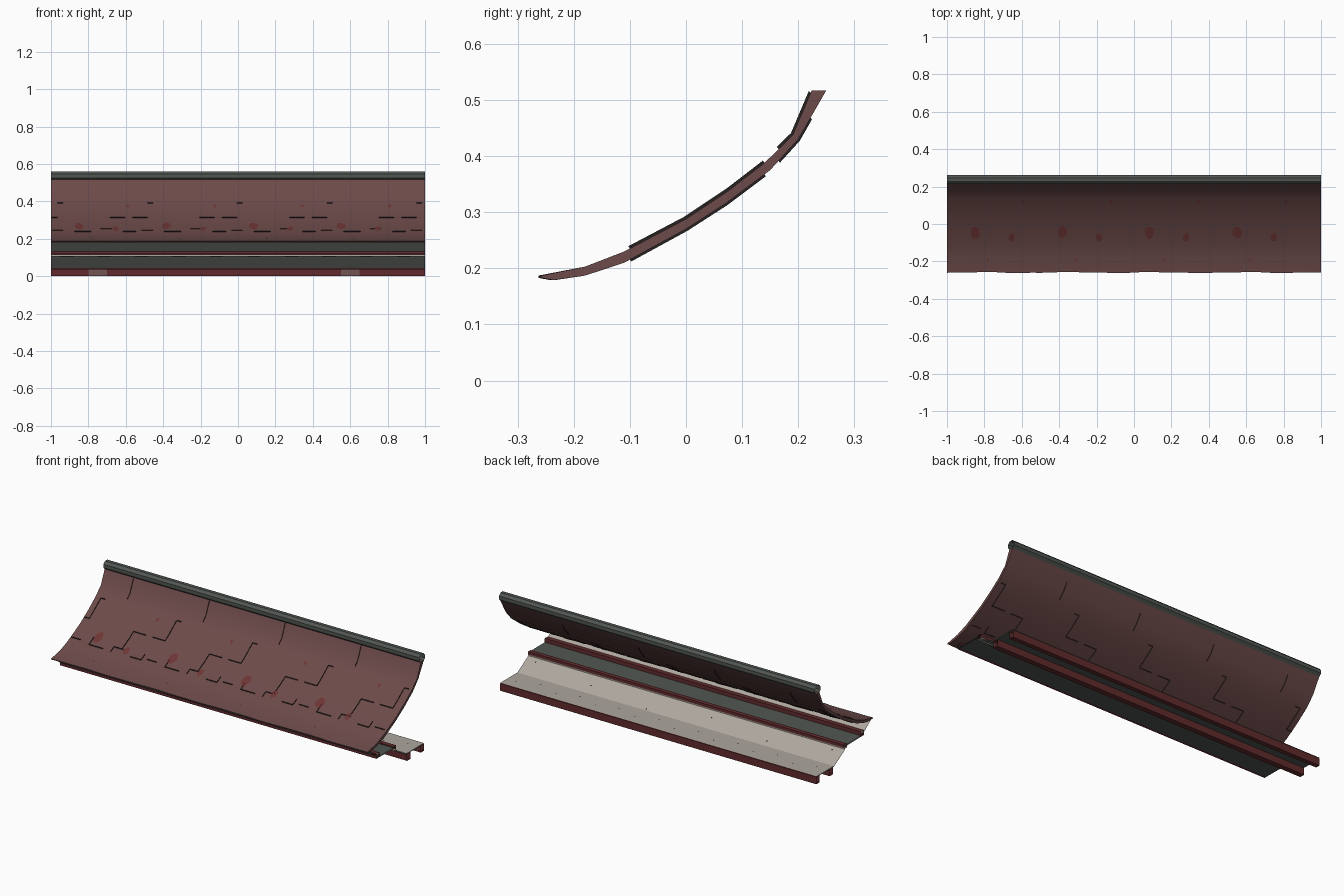
import bpy, bmesh, math, random

if "Cube" in bpy.data.objects:
    bpy.data.objects.remove(bpy.data.objects["Cube"])
random.seed(4)


def mat(name, r, g, b):
    m = bpy.data.materials.new(name)
    m.diffuse_color = (r, g, b, 1)
    m.use_nodes = True
    m.node_tree.nodes["Principled BSDF"].inputs["Base Color"].default_value = m.diffuse_color
    return m


ROOF = mat("roof brown", .15, .069, .067)
RED = mat("beam red", .12, .024, .026)
GREEN = mat("grey green", .082, .094, .085)
GREY = mat("soffit grey", .30, .32, .295)
BEIGE = mat("pale beige", .42, .385, .345)
DARK = mat("seam dark", .02, .016, .016)
STAIN = mat("stain red", .155, .036, .034)
PATCH = mat("patch brown", .17, .09, .085)


def finish(name, bm, material, recalc=True):
    if recalc:
        bmesh.ops.recalc_face_normals(bm, faces=bm.faces)
    me = bpy.data.meshes.new(name)
    bm.to_mesh(me)
    bm.free()
    me.materials.append(material)
    ob = bpy.data.objects.new(name, me)
    bpy.context.collection.objects.link(ob)
    return ob


def extrude(name, pts, material, closed=True, caps=False, nx=1, wave=0, x0=-1, x1=1):
    """Run a (y, z) profile along x; optional end caps and wavy front edge."""
    bm = bmesh.new()
    rings = []
    for i in range(nx + 1):
        x = x0 + (x1 - x0) * i / nx
        w = wave * (1 + math.sin(x * 13.4) + .5 * math.sin(x * 31))
        rings.append([bm.verts.new((x, y + (w if y < -.23 else 0), z)) for y, z in pts])
    n = len(pts)
    for a, b in zip(rings, rings[1:]):
        for j in range(n if closed else n - 1):
            k = (j + 1) % n
            bm.faces.new((a[j], a[k], b[k], b[j]))
    if caps:
        bm.faces.new(rings[0])
        bm.faces.new(rings[-1])
    return finish(name, bm, material, closed)


def beam(name, y0, y1, z0, z1, material=RED):
    # open-ended box section
    extrude(name, [(y0, z0), (y0, z1), (y1, z1), (y1, z0)], material)


# curved roof shell
UP = [(-.262, .187), (-.18, .203), (-.11, .23), (0, .288), (.075, .338),
      (.14, .388), (.19, .437), (.224, .517)]
LOW = [(-.262, .183), (-.24, .179), (-.18, .187), (-.11, .21), (0, .27), (.07, .315),
       (.15, .375), (.2, .43), (.25, .517)]
roof = extrude("roof_shell", UP + LOW[::-1], ROOF, caps=True, nx=40, wave=.0025)
bpy.context.view_layer.objects.active = roof
roof.select_set(True)
bpy.ops.object.shade_smooth_by_angle(angle=math.radians(35))


def height(prof, y):
    for (a, za), (b, zb) in zip(prof, prof[1:]):
        if y <= b:
            return za + (zb - za) * (y - a) / (b - a)
    return prof[-1][1]


# stepped seams: thin upright shingle edges on both faces of the roof
# cross seams (x0, x1, y) and slope seams (x, y0, y1) inside one repeat
CROSS = [(.33, .36, .14), (.13, .21, .035), (.25, .33, .035), (.08, .14, -.07),
         (-.06, .03, -.097), (.2, .27, -.097), (.30, .36, -.085)]
SLOPE = [(0, .165, .222), (.33, .035, .14), (.13, -.07, .035), (.08, -.10, -.07),
         (.27, -.097, -.06), (-.06, -.097, -.05)]
bm = bmesh.new()
for prof, h in ((UP, .005), (LOW, -.004)):
    for k in range(-2, 3):
        base = -.335 + k * .48
        for a, b, y in CROSS:
            x0, x1, z = max(-1, base + a), min(1, base + b), height(prof, y)
            if x1 > x0:
                bm.faces.new([bm.verts.new(p) for p in (
                    (x0, y, z), (x1, y, z), (x1, y, z + h), (x0, y, z + h))])
        for a, y0, y1 in SLOPE:
            x = base + a
            if abs(x) < 1:
                ys = [y0] + [p[0] for p in prof if y0 < p[0] < y1] + [y1]
                rows = [(bm.verts.new((x, y, height(prof, y))),
                         bm.verts.new((x, y - h * .6, height(prof, y) + h * .8))) for y in ys]
                for p, q in zip(rows, rows[1:]):
                    bm.faces.new((p[0], p[1], q[1], q[0]))
finish("roof_seams", bm, DARK, False)

# red stains on the roof
bm = bmesh.new()
for k in range(4):
    base = -.85 + k * .467
    for dx, y, r in ((0, -.042, .025), (.195, -.07, .017), (.07, -.19, .006), (.26, .12, .008)):
        def spot(x, yy):
            return bm.verts.new((x, yy - .002, height(UP, yy) + .003))
        ring = []
        for i in range(9):
            t = i * math.tau / 9
            rr = r * random.uniform(.88, 1.12)
            ring.append(spot(base + dx + rr * math.cos(t), y + rr * 1.3 * math.sin(t)))
        centre = spot(base + dx, y)
        for i in range(9):
            bm.faces.new((centre, ring[i], ring[(i + 1) % 9]))
finish("roof_stains", bm, STAIN, False)

# ridge tube along the top edge
extrude("ridge_cap", [(.237 + .026 * math.cos(math.pi * (i + .5) / 4),
                       .536 + .026 * math.sin(math.pi * (i + .5) / 4)) for i in range(8)], GREEN)

# stepped eave boards: pale on top, grey slope and green soffit beneath
FRONT = [(-.235, .183), (-.175, .138), (-.155, .138)]
BACK = [(-.005, .104), (.095, .045), (.25, .045)]
for label, prof in (("front", FRONT), ("back", BACK)):
    under = [(y - .003, z - .005) for y, z in prof]
    extrude(label + "_board_top", prof, BEIGE, closed=False)
    extrude(label + "_slope_underside", under[:2], GREY, closed=False)
    extrude(label + "_flat_underside", under[1:], GREEN, closed=False)
extrude("middle_board", [(-.165, .124), (-.01, .122), (-.01, .116), (-.165, .118)], GREEN)

# beams
beam("front_beam", -.178, -.152, .118, .146)
beam("middle_beam", -.025, 0, .112, .128)
beam("middle_beam_trim", -.027, -.002, .105, .112, BEIGE)
beam("lower_beam_front", .1, .13, 0, .039)
beam("lower_beam_back", .224, .25, 0, .041)

# dark clips under the middle beam
bm = bmesh.new()
for i in range(10):
    x = -.95 + i * .2
    bm.faces.new([bm.verts.new(p) for p in ((x, -.029, .104), (x + .07, -.029, .104),
                                            (x + .07, -.029, .108), (x, -.029, .108))])
finish("beam_clips", bm, DARK, False)

# repaired patches on the lower front beam
for i, x in enumerate((-.8, .55)):
    extrude("beam_patch_%d" % i, [(.0985, .0), (.0985, .036)], PATCH, closed=False, x0=x, x1=x + .1)

# nail heads on the back board
bm = bmesh.new()
for i in range(16):
    x = -.94 + i * .125
    for y in ((.015 + .07 * (i % 5) / 4,) if i % 3 == 0 else ()) + (.15 + .04 * (i % 2),):
        bm.faces.new([bm.verts.new((x + dx, y + dy, max(.047, .106 - .59 * (y + dy + .005))))
                      for dx, dy in ((0, 0), (.007, 0), (.007, .007), (0, .007))])
finish("board_nails", bm, DARK, False)
